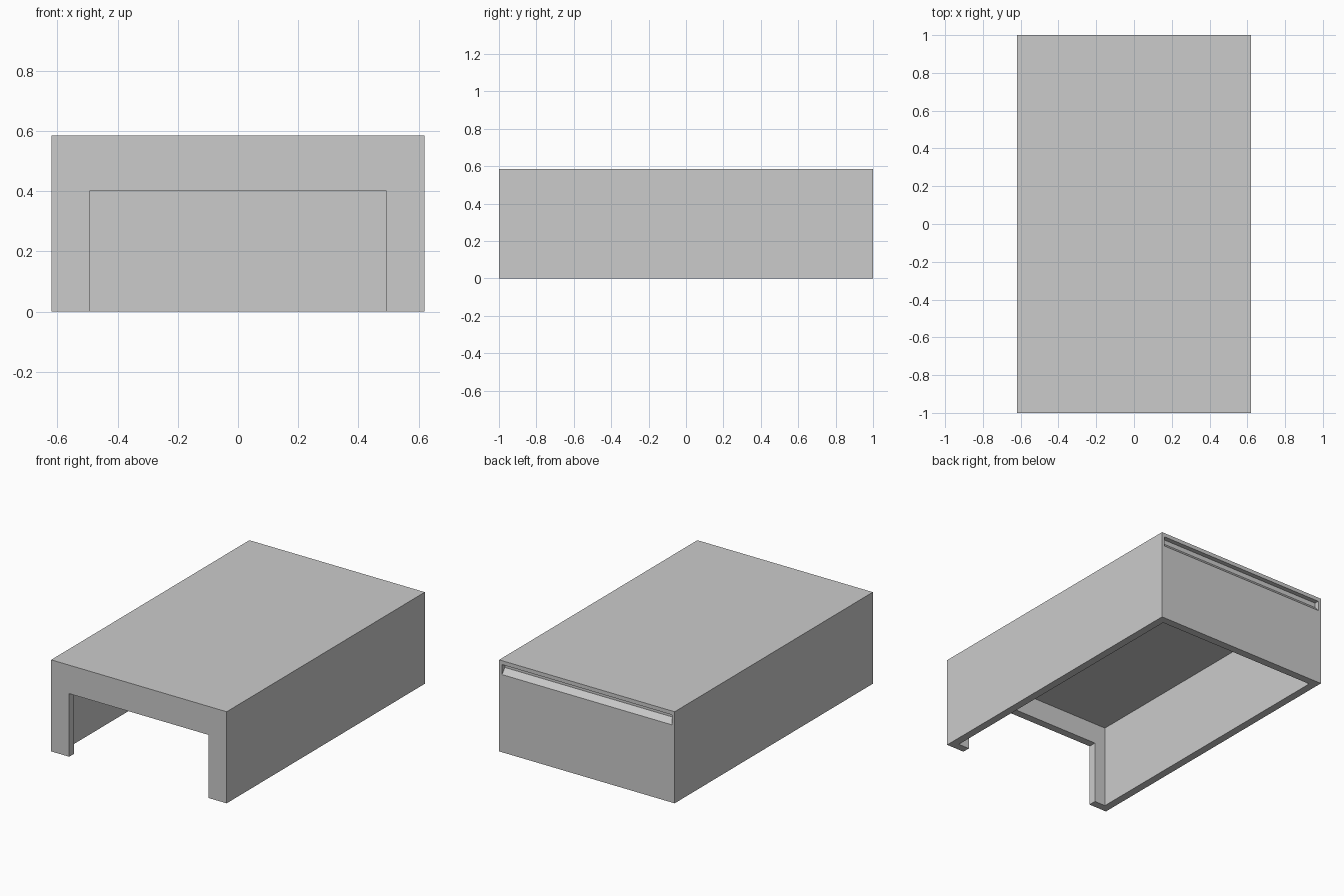
import bpy, bmesh

if "Cube" in bpy.data.objects:
    bpy.data.objects.remove(bpy.data.objects["Cube"])

W, H, T = 0.62, 0.585, 0.05      # half width, height, wall thickness

grey = bpy.data.materials.new("light_grey")
grey.diffuse_color = (0.6, 0.6, 0.6, 1)
grey.use_nodes = True
grey.node_tree.nodes["Principled BSDF"].inputs["Base Color"].default_value = grey.diffuse_color


def prism(name, profile, axis, a, b):
    """Extrude a 2D profile along x or y from a to b."""
    bm = bmesh.new()
    put = (lambda u, v, w: (w, u, v)) if axis == "x" else (lambda u, v, w: (u, w, v))
    ends = [[bm.verts.new(put(u, v, w)) for u, v in profile] for w in (a, b)]
    n = len(profile)
    bm.faces.new(ends[0])
    bm.faces.new(ends[1][::-1])
    for i in range(n):
        j = (i + 1) % n
        bm.faces.new((ends[0][i], ends[1][i], ends[1][j], ends[0][j]))
    bmesh.ops.recalc_face_normals(bm, faces=bm.faces)
    me = bpy.data.meshes.new(name)
    bm.to_mesh(me)
    bm.free()
    me.materials.append(grey)
    ob = bpy.data.objects.new(name, me)
    bpy.context.collection.objects.link(ob)
    return ob


def rect(x0, x1, z0, z1):
    return [(x0, z0), (x1, z0), (x1, z1), (x0, z1)]


# roof slab and side walls in one inverted U section
prism("roof_and_side_walls",
      [(-W, 0), (-W, H), (W, H), (W, 0), (W - T, 0), (W - T, H - T),
       (-W + T, H - T), (-W + T, 0)], "y", -1, 1)

# front wall with the large opening
o = 0.4925
prism("front_frame",
      [(-W, 0), (-W, H), (W, H), (W, 0), (o, 0), (o, 0.403), (-o, 0.403), (-o, 0)],
      "y", -1, -1 + T)

# closed back wall
prism("back_wall", rect(-W, W, 0, H), "y", 1 - T, 1)

# wedge-shaped finger groove along the top of the back
groove = prism("groove_cutter", [(1.01, 0.56), (0.97, 0.56), (0.97, 0.53), (1.01, 0.485)],
               "x", -W + 0.02, W - 0.02)
groove.hide_render = True
groove.hide_set(True)
for name in ("roof_and_side_walls", "back_wall"):
    m = bpy.data.objects[name].modifiers.new("groove", "BOOLEAN")
    m.operation = "DIFFERENCE"
    m.solver = "EXACT"
    m.object = groove
